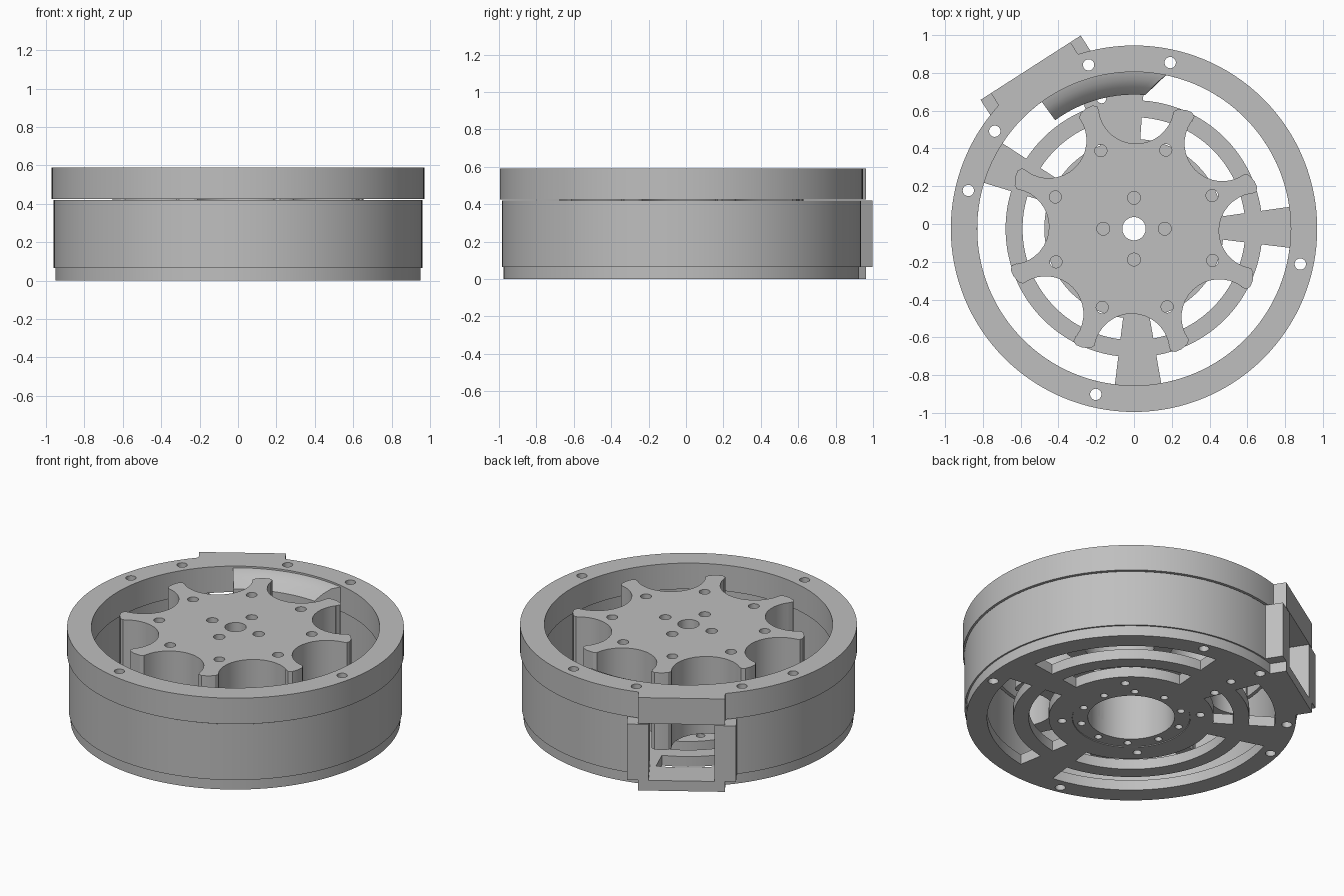
import bpy, bmesh
from math import sin, cos, radians, pi
from mathutils import Matrix

if "Cube" in bpy.data.objects:
    bpy.data.objects.remove(bpy.data.objects["Cube"], do_unlink=True)

grey = bpy.data.materials.new("light_grey")
grey.use_nodes = True
grey.diffuse_color = (0.52, 0.52, 0.52, 1)
grey.node_tree.nodes["Principled BSDF"].inputs["Base Color"].default_value = grey.diffuse_color

CENTRE_Y = -0.025
DUCT_ANGLE = 122.7
TOP, MID, BASE = 0.59, 0.425, 0.065
BORE = 0.83


def polar(r, a):
    return r * cos(radians(a)), r * sin(radians(a))


def to_object(name, bm):
    bmesh.ops.recalc_face_normals(bm, faces=bm.faces)
    me = bpy.data.meshes.new(name)
    bm.to_mesh(me)
    bm.free()
    me.materials.append(grey)
    ob = bpy.data.objects.new(name, me)
    bpy.context.collection.objects.link(ob)
    return ob


def prism(name, pts, z0, z1):
    """Extrude a flat outline from z0 to z1."""
    bm = bmesh.new()
    low = [bm.verts.new((x, y, z0)) for x, y in pts]
    high = [bm.verts.new((x, y, z1)) for x, y in pts]
    bm.faces.new(low[::-1])
    bm.faces.new(high)
    for i in range(len(pts)):
        j = (i + 1) % len(pts)
        bm.faces.new((low[i], low[j], high[j], high[i]))
    return to_object(name, bm)


def cylinder(name, r, z0, z1, at=(0, 0), n=24):
    pts = [(at[0] + r * cos(2 * pi * i / n), at[1] + r * sin(2 * pi * i / n)) for i in range(n)]
    return prism(name, pts, z0, z1)


def sector(name, profile, a0, a1, skew=0):
    """Sweep an (r, z) profile through an arc with capped ends."""
    steps = max(4, int((a1 - a0) / 3))
    far = max(r for r, z in profile)
    bm = bmesh.new()
    rings = []
    for s in range(steps + 1):
        ring = []
        for r, z in profile:
            start = a0 + skew * (far - r)
            ring.append(bm.verts.new((*polar(r, start + (a1 - start) * s / steps), z)))
        rings.append(ring)
    n = len(profile)
    for p, q in zip(rings, rings[1:]):
        for i in range(n):
            j = (i + 1) % n
            bm.faces.new((p[i], p[j], q[j], q[i]))
    bm.faces.new(rings[0])
    bm.faces.new(rings[-1][::-1])
    return to_object(name, bm)


def duct_block(name, half, z0, z1, d0=0.7, d1=1.013):
    """Box that points outwards along the outlet direction."""
    ob = prism(name, [(d0, -half), (d1, -half), (d1, half), (d0, half)], z0, z1)
    ob.data.transform(Matrix.Rotation(radians(DUCT_ANGLE), 4, 'Z'))
    return ob


def combine(ob, others, operation):
    for other in others:
        mod = ob.modifiers.new("cut", 'BOOLEAN')
        mod.operation, mod.solver, mod.object = operation, 'EXACT', other
    dg = bpy.context.evaluated_depsgraph_get()
    dg.update()
    me = bpy.data.meshes.new_from_object(ob.evaluated_get(dg))
    ob.modifiers.clear()
    ob.data = me
    for other in others:
        bpy.data.objects.remove(other, do_unlink=True)
    return ob


def holes(spots, r, z0, z1):
    return [cylinder("hole", r, z0, z1, polar(*s)) for s in spots]


# Screw holes that run through the whole housing
screws = [(0.9, a) for a in (105.5, 77.7, 145, 167, 257, 348)]

# Top ring with the flat outlet roof
top = cylinder("top_ring", 0.97, MID, TOP, n=128)
combine(top, [duct_block("add", 0.25, MID, TOP)], 'UNION')
combine(top, [cylinder("bore", BORE, MID - 0.1, TOP + 0.1, n=128)]
        + holes(screws, 0.03, MID - 0.1, TOP + 0.1), 'DIFFERENCE')

# Sloped lip over the outlet throat
lip = sector("outlet_lip", [(0.71, MID), (0.835, MID), (0.835, TOP - 0.01),
                            (0.79, 0.57), (0.75, 0.54), (0.71, 0.5)], 78, 126, skew=58)

# Middle wall with the outlet flange and opening
wall = cylinder("middle_wall", 0.96, BASE, MID - 0.005, n=128)
combine(wall, [duct_block("add", 0.315, BASE, MID - 0.005)], 'UNION')
combine(wall, [cylinder("bore", 0.845, 0, TOP, n=128),
               duct_block("window", 0.19, 0, TOP, 0.6, 1.2)]
        + holes(screws, 0.03, 0, TOP), 'DIFFERENCE')

# Slotted base plate
base = cylinder("base_plate", 0.95, 0, BASE, n=128)
combine(base, [duct_block("add", 0.25, 0, BASE)], 'UNION')
slots = []
for a0, a1 in ((8, 86), (112, 147), (163, 263), (280, 353)):
    for r0, r1 in ((0.475, 0.59), (0.68, BORE)):
        slots.append(sector("slot", [(r0, -0.1), (r1, -0.1), (r1, 0.2), (r0, 0.2)], a0, a1))
fixings = [(0.4, 45 + 90 * i) for i in range(4)] + [(0.56, 109), (0.71, 104)]
combine(base, slots + [cylinder("bore", 0.34, -0.1, 0.2, n=64)]
        + holes(screws, 0.03, -0.1, 0.2) + holes(fixings, 0.025, -0.1, 0.2), 'DIFFERENCE')

# Motor hub collar in the middle of the base
hub = cylinder("hub_collar", 0.338, 0.004, 0.11, n=64)
combine(hub, [cylinder("bore", 0.25, -0.1, 0.3, n=64)]
        + holes([(0.295, 18 + 36 * i) for i in range(10)], 0.022, -0.1, 0.06), 'DIFFERENCE')

# Scalloped rotor with eight hooked lobes
outline = []
tip = [(0.645, -5), (0.675, -4.8), (0.688, -3), (0.686, 0), (0.672, 3.5), (0.655, 4.8)]
for k in range(8):
    lobe = 21.5 + 45 * k
    outline += [polar(r, lobe + a) for r, a in tip]
    # concave pocket between this lobe and the next
    mid = lobe + 22.5
    cx, cy = polar(0.65, mid)
    for i in range(17):
        dx, dy = polar(0.2, mid + 180 + 80 - 10 * i)
        outline.append((cx + dx, cy + dy))
# keep the pocket points in turning order
ordered = []
for k in range(8):
    part = outline[k * 23:(k + 1) * 23]
    pocket = part[6:]
    ax, ay = part[5]
    if (pocket[0][0] - ax) ** 2 + (pocket[0][1] - ay) ** 2 > (pocket[-1][0] - ax) ** 2 + (pocket[-1][1] - ay) ** 2:
        pocket.reverse()
    ordered += part[:6] + pocket
rotor = prism("rotor", ordered, 0.1, TOP)
combine(rotor, [cylinder("cavity", 0.25, 0, 0.35, n=64), cylinder("shaft", 0.062, 0, 1)]
        + holes([(0.449, 23 + 45 * i) for i in range(8)], 0.032, 0, 1)
        + holes([(0.163, 90 * i) for i in range(4)], 0.034, 0.47, 1), 'DIFFERENCE')

# Place every part and smooth the round walls
for ob in (top, lip, wall, base, hub, rotor):
    ob.data.transform(Matrix.Translation((0, CENTRE_Y, 0)))
    ob.data.shade_smooth()
    ob.data.set_sharp_from_angle(angle=radians(30))
